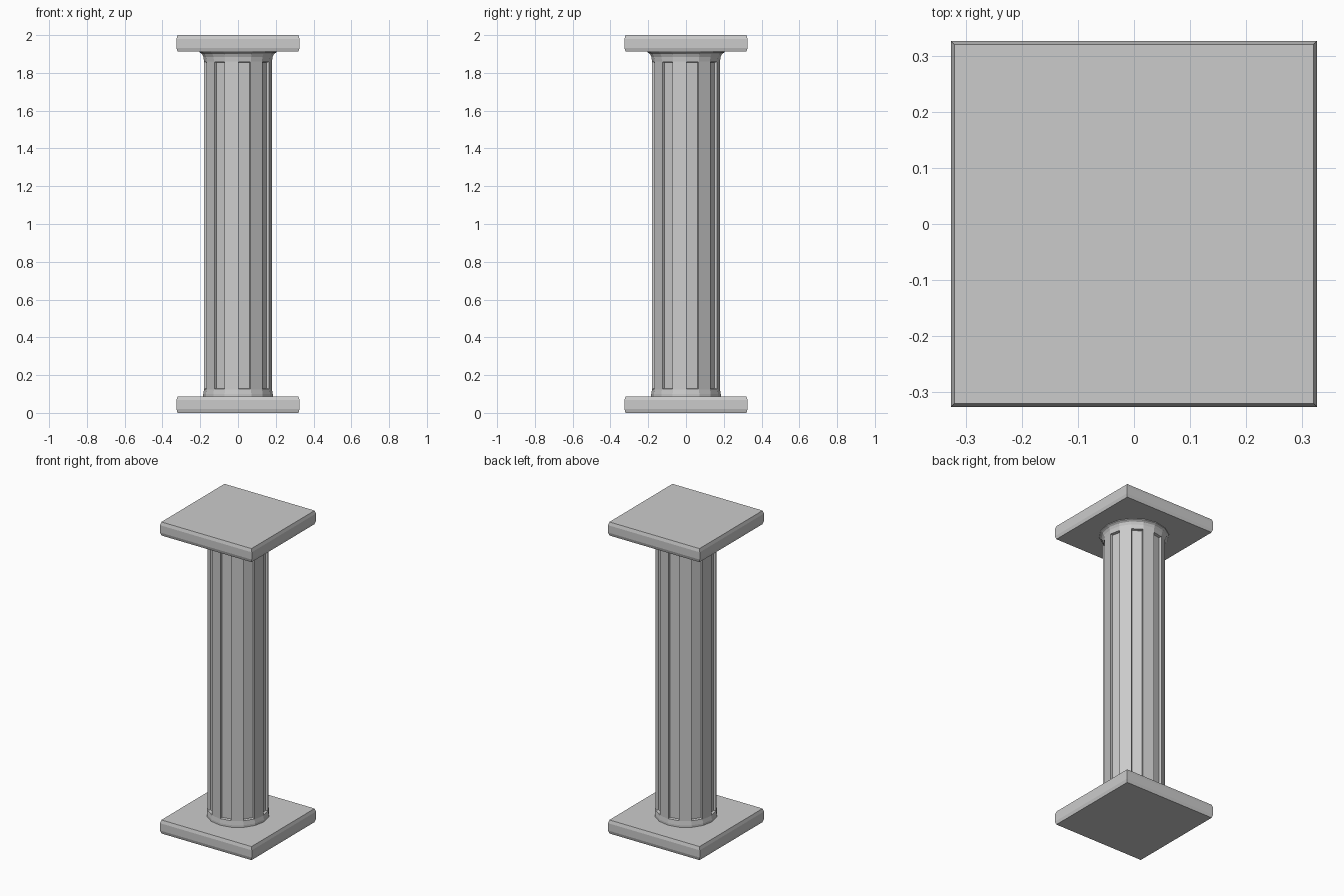
import bpy, bmesh, math

if "Cube" in bpy.data.objects:
    bpy.data.objects.remove(bpy.data.objects["Cube"])

def lathe(name, profile, sides, start=0.0, radius_scale=1.0, flute=None):
    """Stack rings from (radius, z) pairs, cap both ends, optionally sink flutes."""
    bm = bmesh.new()
    rings = []
    for r, z in profile:
        r *= radius_scale
        rings.append([bm.verts.new((r * math.cos(start + i * math.tau / sides),
                                    r * math.sin(start + i * math.tau / sides), z))
                      for i in range(sides)])
    flutes = []
    for k, (a, b) in enumerate(zip(rings, rings[1:])):
        for i in range(sides):
            j = (i + 1) % sides
            f = bm.faces.new((a[i], a[j], b[j], b[i]))
            if k == flute and i % 2 == 0:
                flutes.append(f)
    bm.faces.new(rings[0][::-1])
    bm.faces.new(rings[-1])
    bm.normal_update()
    if flutes:
        # narrow rim, then a sunken panel with sloping walls
        bmesh.ops.inset_individual(bm, faces=flutes, thickness=0.003, depth=0.0)
        bmesh.ops.inset_individual(bm, faces=flutes, thickness=0.004, depth=-0.016)
    me = bpy.data.meshes.new(name)
    bm.to_mesh(me)
    bm.free()
    ob = bpy.data.objects.new(name, me)
    bpy.context.collection.objects.link(ob)
    return ob

# square slabs with slightly rounded edges
slab = [(0.320, 0.0), (0.326, 0.02), (0.326, 0.067), (0.320, 0.087)]
for name, z0 in (("base_slab", 0.0), ("top_slab", 1.913)):
    lathe(name, [(r, z + z0) for r, z in slab], 4, math.pi / 4, math.sqrt(2))

# sixteen-sided shaft with eight sunken flutes and a flared neck
shaft = [(0.184, 0.085), (0.184, 0.10), (0.18, 0.125), (0.18, 1.86),
         (0.183, 1.885), (0.19, 1.90), (0.203, 1.908), (0.203, 1.915)]
lathe("fluted_shaft", shaft, 16, flute=2)
